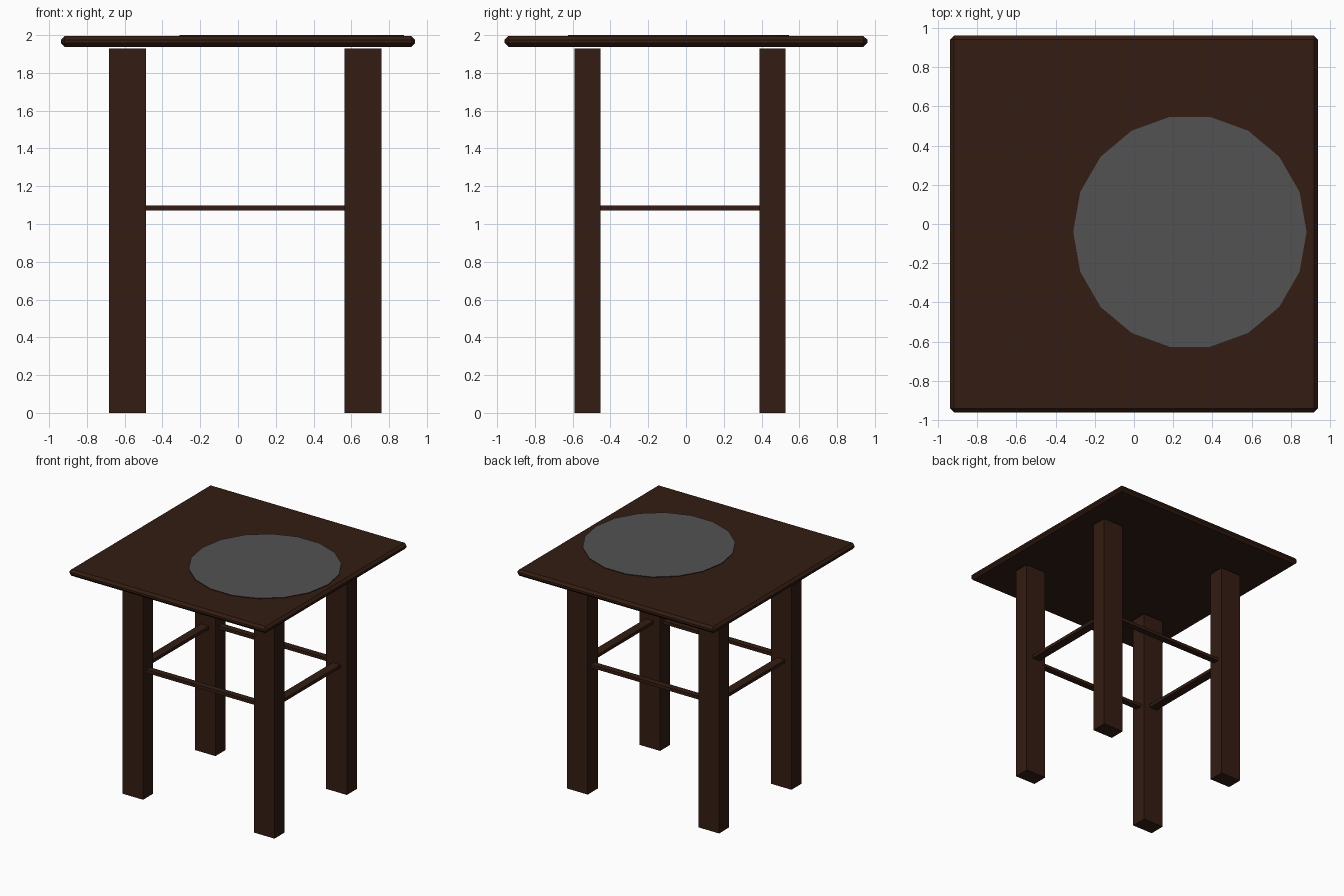
import bpy, bmesh, math

if "Cube" in bpy.data.objects:
    bpy.data.objects.remove(bpy.data.objects["Cube"])


def material(name, rgb):
    m = bpy.data.materials.new(name)
    m.diffuse_color = (*rgb, 1)
    m.use_nodes = True
    m.node_tree.nodes["Principled BSDF"].inputs["Base Color"].default_value = m.diffuse_color
    return m


WOOD = material("dark_wood", (0.033, 0.012, 0.006))
GREY = material("grey_inlay", (0.085, 0.085, 0.085))


def finish(bm, name, mats):
    mesh = bpy.data.meshes.new(name)
    bm.to_mesh(mesh)
    bm.free()
    for m in mats:
        mesh.materials.append(m)
    ob = bpy.data.objects.new(name, mesh)
    bpy.context.collection.objects.link(ob)
    return ob


def box(name, x, y, z, bevel=0):
    """Box from (min, max) pairs, with optional chamfered edges."""
    bm = bmesh.new()
    bmesh.ops.create_cube(bm, size=1)
    for v in bm.verts:
        v.co = [r[0] if c < 0 else r[1] for c, r in zip(v.co, (x, y, z))]
    ob = finish(bm, name, [WOOD])
    if bevel:
        mod = ob.modifiers.new("chamfer", "BEVEL")
        mod.width = bevel
        mod.segments = 1
    return ob


# Table top with chamfered edges
box("table_top", (-0.938, 0.938), (-0.96, 0.96), (1.938, 1.995), 0.02)

# Round grey inlay, barely raised, with a wooden edge
bm = bmesh.new()
bmesh.ops.create_cone(bm, cap_ends=True, segments=18,
                      radius1=0.595, radius2=0.595, depth=0.012)
bm.normal_update()
# Turn the polygon so that a corner points along +x
corner = max(bm.verts, key=lambda v: v.co.x).co
turn = math.atan2(corner.y, corner.x)
for v in bm.verts:
    a = math.atan2(v.co.y, v.co.x) - turn
    v.co.x, v.co.y = 0.595 * math.cos(a), 0.595 * math.sin(a)
for f in bm.faces:
    f.material_index = 1 if f.normal.z > 0.5 else 0
finish(bm, "round_inlay", [WOOD, GREY]).location = (0.285, -0.04, 1.994)

# Four legs
LEG_X = {"left": (-0.683, -0.487), "right": (0.563, 0.759)}
LEG_Y = {"front": (-0.59, -0.453), "back": (0.39, 0.527)}
for fb, y in LEG_Y.items():
    for lr, x in LEG_X.items():
        box(f"{fb}_{lr}_leg", x, y, (0, 1.928))

# Stretchers between the legs, on the leg centre lines
RAIL_Z = (1.072, 1.099)
for fb, y in LEG_Y.items():
    c = sum(y) / 2
    box(f"{fb}_stretcher", (-0.49, 0.566), (c - 0.027, c + 0.027), RAIL_Z)
for lr, x in LEG_X.items():
    c = sum(x) / 2
    box(f"{lr}_stretcher", (c - 0.037, c + 0.037), (-0.456, 0.393), RAIL_Z)
